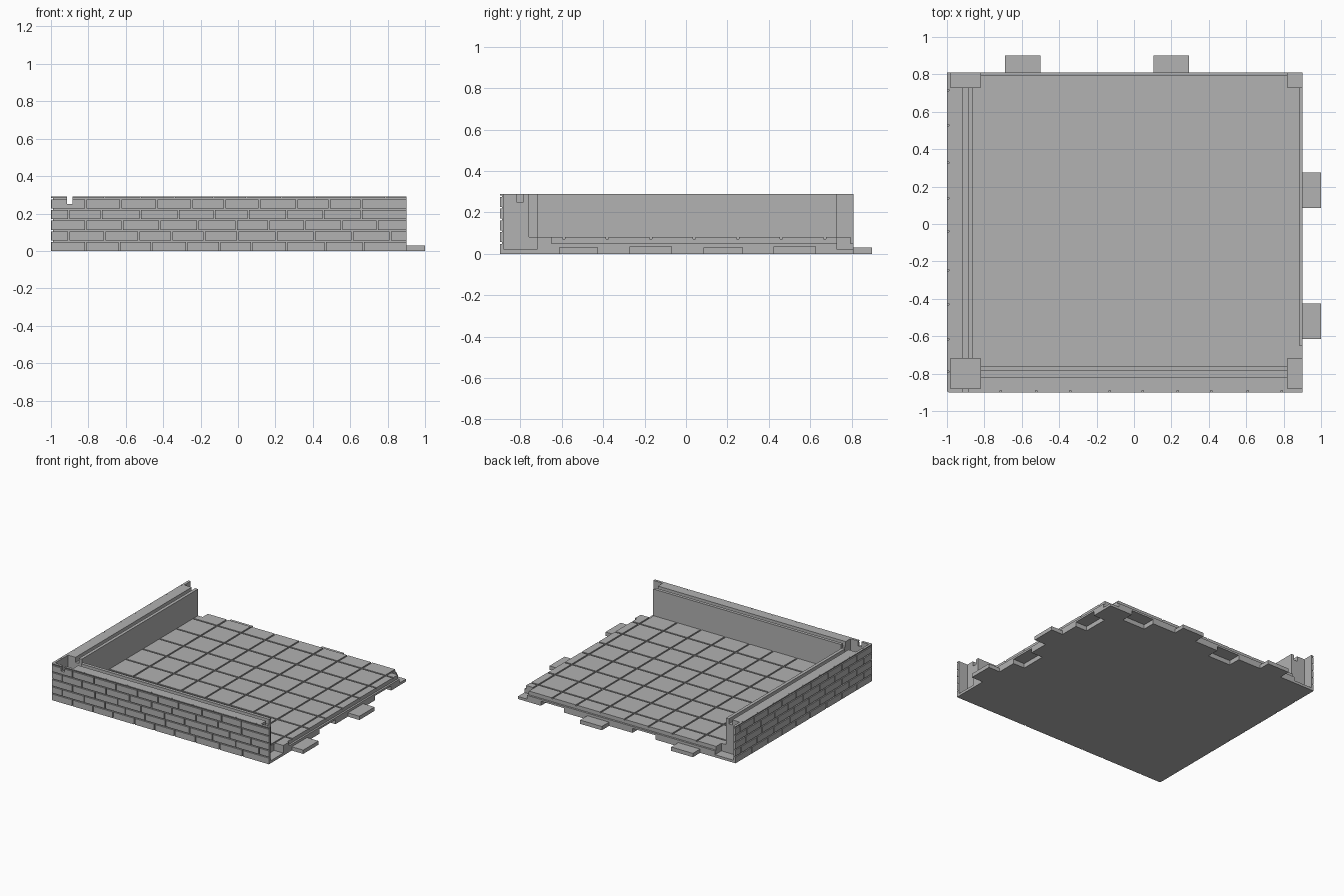
import bpy, bmesh, random
from mathutils import Matrix, Vector

if "Cube" in bpy.data.objects:
    bpy.data.objects.remove(bpy.data.objects["Cube"])

random.seed(4)
stone = bpy.data.materials.new("grey stone")
stone.diffuse_color = (0.445, 0.445, 0.445, 1)
stone.use_nodes = True
stone.node_tree.nodes["Principled BSDF"].inputs["Base Color"].default_value = stone.diffuse_color


def add_box(bm, x0, x1, y0, y1, z0, z1):
    m = Matrix.Translation(((x0 + x1) / 2, (y0 + y1) / 2, (z0 + z1) / 2))
    m = m @ Matrix.Diagonal((x1 - x0, y1 - y0, z1 - z0, 1))
    return bmesh.ops.create_cube(bm, size=1, matrix=m)["verts"]


def make(name, boxes, chamfer=0):
    bm = bmesh.new()
    for b in boxes:
        verts = add_box(bm, *b)
        if chamfer and b[0] <= -0.999 and b[2] <= -0.899:
            # soften the vertical edge at the outer corner
            corner = [v for v in verts if v.co.x < -0.999 and v.co.y < -0.899]
            edge = next(e for e in corner[0].link_edges if e.other_vert(corner[0]) in corner)
            bmesh.ops.bevel(bm, geom=[edge], offset=chamfer, segments=2,
                            affect='EDGES', profile=0.5)
    me = bpy.data.meshes.new(name)
    bm.to_mesh(me)
    bm.free()
    me.materials.append(stone)
    ob = bpy.data.objects.new(name, me)
    bpy.context.collection.objects.link(ob)
    return ob


def cut(ob, boxes):
    cutters = []
    for b in boxes:
        c = make("cutter", [b])
        c.hide_render = True
        mod = ob.modifiers.new("cut", 'BOOLEAN')
        mod.operation = 'DIFFERENCE'
        mod.solver = 'EXACT'
        mod.object = c
        cutters.append(c)
    bpy.context.view_layer.update()
    dg = bpy.context.evaluated_depsgraph_get()
    me = bpy.data.meshes.new_from_object(ob.evaluated_get(dg))
    ob.modifiers.clear()
    ob.data = me
    for c in cutters:
        bpy.data.objects.remove(c)


TOP, FLOOR = 0.29, 0.08
left_groove = (-0.915, -0.885, -1.0, 0.9, 0.25, 0.4)

# Tray: one block, hollowed into a floor with two walls
tray = make("floor_and_walls", [(-0.99, 0.9, -0.89, 0.81, 0, TOP)])
cuts = [
    (-0.86, 1.0, -0.76, 0.95, FLOOR, 0.4),      # room
    (0.885, 1.0, -0.65, 0.95, 0.05, 0.4),       # step along the right edge
    (-0.86, 1.0, 0.795, 0.95, 0.05, 0.4),       # step along the back edge
    left_groove,
    (-0.85, 1.0, -0.82, -0.785, 0.25, 0.4),     # groove on the front wall
]
# Corner post pockets
for x0, x1 in ((-0.98, -0.82), (0.82, 1.0)):
    for y0, y1 in ((-0.88, -0.72), (0.73, 0.95)):
        cuts.append((x0, x1, y0, y1, 0.02, 0.4))
# Connector slots under the right and back edges
for y in (-0.17, 0.525):
    cuts.append((0.8, 1.0, y - 0.1, y + 0.1, -0.1, 0.035))
for x in (-0.2, 0.6):
    cuts.append((x - 0.1, x + 0.1, 0.71, 0.95, -0.1, 0.035))
# Joints between the floor tiles
for i in range(7):
    y = -0.59 + 0.21 * i
    cuts.append((-0.859, 1.0, y - 0.006, y + 0.006, FLOOR - 0.008, 0.1))
for i in range(8):
    x = -0.65 + 0.21 * i
    cuts.append((x - 0.006, x + 0.006, -0.759, 0.9, FLOOR - 0.008, 0.1))
cut(tray, cuts)

# Connector tabs
make("right_tabs", [(0.89, 1.0, y - 0.095, y + 0.095, 0, 0.03) for y in (-0.52, 0.18)])
make("back_tabs", [(x - 0.095, x + 0.095, 0.8, 0.9, 0, 0.03) for x in (-0.595, 0.2)])


# Brick facing: running bond with slightly uneven lengths
PITCH, JOINT = 0.0565, 0.008


def courses(start, end):
    for row in range(6):
        z0 = row * PITCH
        z1 = min(z0 + PITCH - JOINT, TOP)
        a = start
        b = start + (0.19 if row % 2 == 0 else 0.1)
        while a < end - 0.02:
            if end - b < 0.05:
                b = end
            yield a, b - (JOINT if b < end else 0), z0, z1
            a, b = b, b + random.uniform(0.17, 0.21)


front = make("front_bricks", [(a, b, -0.9, -0.885, z0, z1)
                              for a, b, z0, z1 in courses(-1.0, 0.9)], chamfer=0.01)
cut(front, [left_groove])
make("left_bricks", [(-1.0, -0.985, a, b, z0, z1)
                     for a, b, z0, z1 in courses(-0.885, 0.81)])
